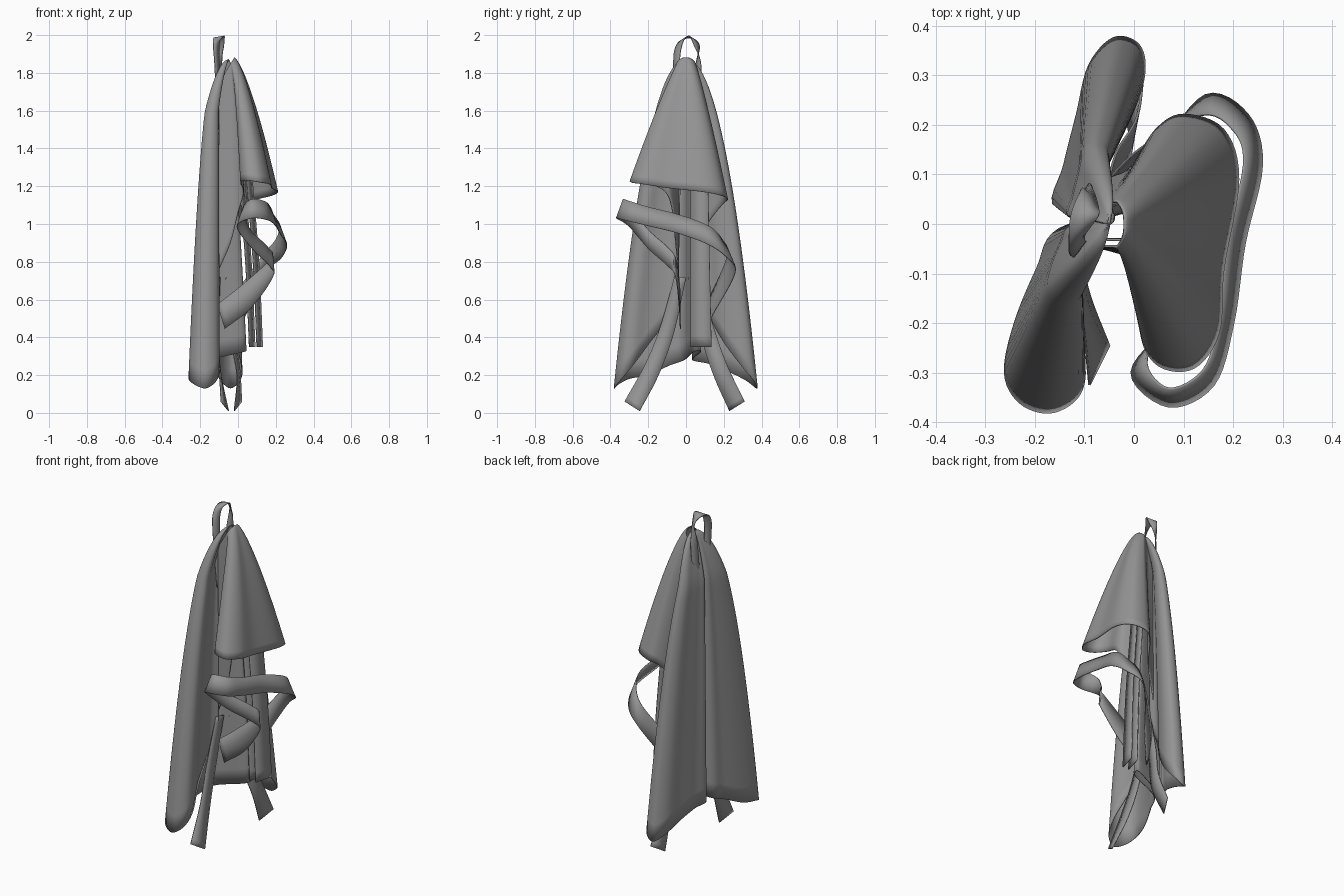
import bpy
from mathutils import Vector

old = bpy.data.objects.get("Cube")
if old:
    bpy.data.objects.remove(old, do_unlink=True)

cloth = bpy.data.materials.new("grey cloth")
cloth.use_nodes = True
grey = (0.3, 0.3, 0.3, 1)
cloth.diffuse_color = grey
cloth.node_tree.nodes["Principled BSDF"].inputs["Base Color"].default_value = grey


def spline(points, steps):
    """Smooth curve through the points."""
    pts = [Vector(p) for p in points]
    pts = [pts[0] * 2 - pts[1]] + pts + [pts[-1] * 2 - pts[-2]]
    out = []
    for a, b, c, d in zip(pts, pts[1:], pts[2:], pts[3:]):
        for i in range(steps):
            t = i / steps
            out.append(b + ((c - a) * t + (a * 2 - b * 5 + c * 4 - d) * t ** 2
                            + (b * 3 - a - c * 3 + d) * t ** 3) / 2)
    out.append(pts[-2])
    return out


def sheet(name, rows, thickness=0.005):
    """Join equal rows of points into a thin smooth cloth."""
    n = len(rows[0])
    verts = [p for row in rows for p in row]
    faces = [(r * n + i, r * n + i + 1, (r + 1) * n + i + 1, (r + 1) * n + i)
             for r in range(len(rows) - 1) for i in range(n - 1)]
    mesh = bpy.data.meshes.new(name)
    mesh.from_pydata(verts, [], faces)
    mesh.materials.append(cloth)
    obj = bpy.data.objects.new(name, mesh)
    bpy.context.collection.objects.link(obj)
    solid = obj.modifiers.new("thickness", 'SOLIDIFY')
    solid.thickness = thickness
    solid.offset = 0
    bpy.ops.object.select_all(action='DESELECT')
    obj.select_set(True)
    bpy.context.view_layer.objects.active = obj
    bpy.ops.object.shade_smooth_by_angle()
    return obj


def drape(name, hem, crest, power, shift=0, rows=28):
    """Cloth falling from a crest (middle and end points) to a wavy hem.

    Power holds the spread along x and y; the crest slides by shift."""
    edge = spline(hem, 6)
    middle, end = Vector(crest[0]), Vector(crest[1])
    grid = []
    for r in range(rows + 1):
        u = (r / rows) ** 1.6
        row = []
        for i, h in enumerate(edge):
            side = 2 * i / (len(edge) - 1) - 1
            top = middle.lerp(end, abs(side) ** 2.5)
            top.y = end.y * max(-1, min(1, side * 2))
            top.x += shift * min(1, u * 6)
            p = top.lerp(h, u ** power[0])
            p.y = top.y + (h.y - top.y) * u ** power[1]
            p.z = top.z + (h.z - top.z) * u
            row.append(p)
        grid.append(row)
    return sheet(name, grid)


def ribbon(name, path, widths, steps=8):
    """Flat band along a path; widths are half-width vectors."""
    centre = spline(path, steps)
    half = spline(widths, steps)
    return sheet(name, [[c - w, c, c + w] for c, w in zip(centre, half)])


# Skirt: two curled lobes with diagonal free edges and a deep pleat between
skirt_hem = [
    (-.1, -.04, .7), (-.13, -.1, .5), (-.125, -.2, .36), (-.1, -.29, .24),
    (-.115, -.35, .17), (-.17, -.38, .13), (-.23, -.36, .15), (-.26, -.3, .18),
    (-.24, -.2, .2), (-.195, -.09, .25), (-.15, -.01, .28), (.02, .035, .32),
    (.04, .07, .33), (.01, .075, .32), (-.155, .035, .28), (-.14, .12, .26),
    (-.115, .22, .22), (-.09, .32, .17), (-.04, .375, .13), (.01, .36, .17),
    (.02, .3, .24), (-.01, .21, .36), (-.06, .13, .5), (-.07, .05, .7)]
skirt_top = (-.05, 0, 1.87)
drape("skirt", skirt_hem, (skirt_top, skirt_top), (.47, .47), -.06)

# Bib folded forward, with curved armhole edges falling to the ties
bib_hem = [
    (-.1, -.04, .76), (-.04, -.055, .9), (.0, -.07, 1.06), (.03, -.11, 1.17),
    (.015, -.22, 1.22), (.05, -.285, 1.23), (.12, -.29, 1.22), (.17, -.22, 1.21),
    (.18, -.09, 1.19), (.21, .09, 1.17), (.18, .19, 1.15), (.1, .22, 1.13),
    (.045, .19, 1.1), (-.005, .115, 1.0), (-.04, .095, .9), (-.08, .08, .76)]
drape("bib", bib_hem, ((-.02, 0, 1.88), (-.1, .045, 1.75)), (.7, .85))

# Hanging loop with legs running down inside the folds
ribbon("hanging_loop",
       [(-.1, -.03, 1.5), (-.11, -.05, 1.82), (-.115, -.035, 1.95), (-.1, .015, 1.99),
        (-.09, .055, 1.95), (-.1, .065, 1.82), (-.11, .04, 1.5)],
       [(.01, .015, 0), (.012, .016, 0), (.016, .016, .005), (.028, 0, .005),
        (.016, -.016, .005), (.012, .016, 0), (.01, .015, 0)])

# Neck strap swinging round the front of the bib, both ends tucked inside
strap_path = [
    (-.05, .07, .46), (.03, .15, .6), (.14, .24, .79), (.215, .205, .87), (.24, .12, .94),
    (.205, -.04, 1.0), (.185, -.2, 1.04), (.15, -.31, 1.07), (.07, -.35, 1.08),
    (.01, -.29, 1.03), (.07, -.2, .92), (.16, -.1, .83), (.18, -.055, .77),
    (.05, -.035, .62), (-.09, -.03, .51)]
tail, flat = (-.02, 0, .065), (-.005, 0, .05)
strap_tilt = [tail, tail, (-.005, -.02, .05), (-.015, -.015, .05), (-.018, 0, .05),
              (-.018, 0, .05), (-.015, 0, .05), (-.01, .015, .05), (0, .018, .05),
              (.015, .01, .045), flat, flat, flat, tail, tail]
ribbon("neck_strap", strap_path, strap_tilt, 6)

# Waist ties: each follows the inner wall of its lobe and flares at the foot
tie_widths = [(.005, .03, .005), (.005, .035, .02), (.006, .035, .03), (.02, .04, .025)]
for name, side, path in (
        ("tie_front", -1, [(-.1, -.03, .72), (-.11, -.1, .44), (-.095, -.18, .23),
                           (-.07, -.285, .035)]),
        ("tie_rear", 1, [(-.06, .04, .72), (-.04, .11, .44), (0, .18, .23),
                         (.0, .27, .035)])):
    ribbon(name, path, [(x, y, z * side) for x, y, z in tie_widths])

# Folded strip hanging below the bib
for name, x in (("strip_outer", .115), ("strip_inner", .075)):
    ribbon(name, [(x - .06, .07, 1.3), (x - .02, .075, .8), (x, .08, .35)],
           [(.015, .045, 0), (.015, .05, 0), (.015, .055, 0)])
